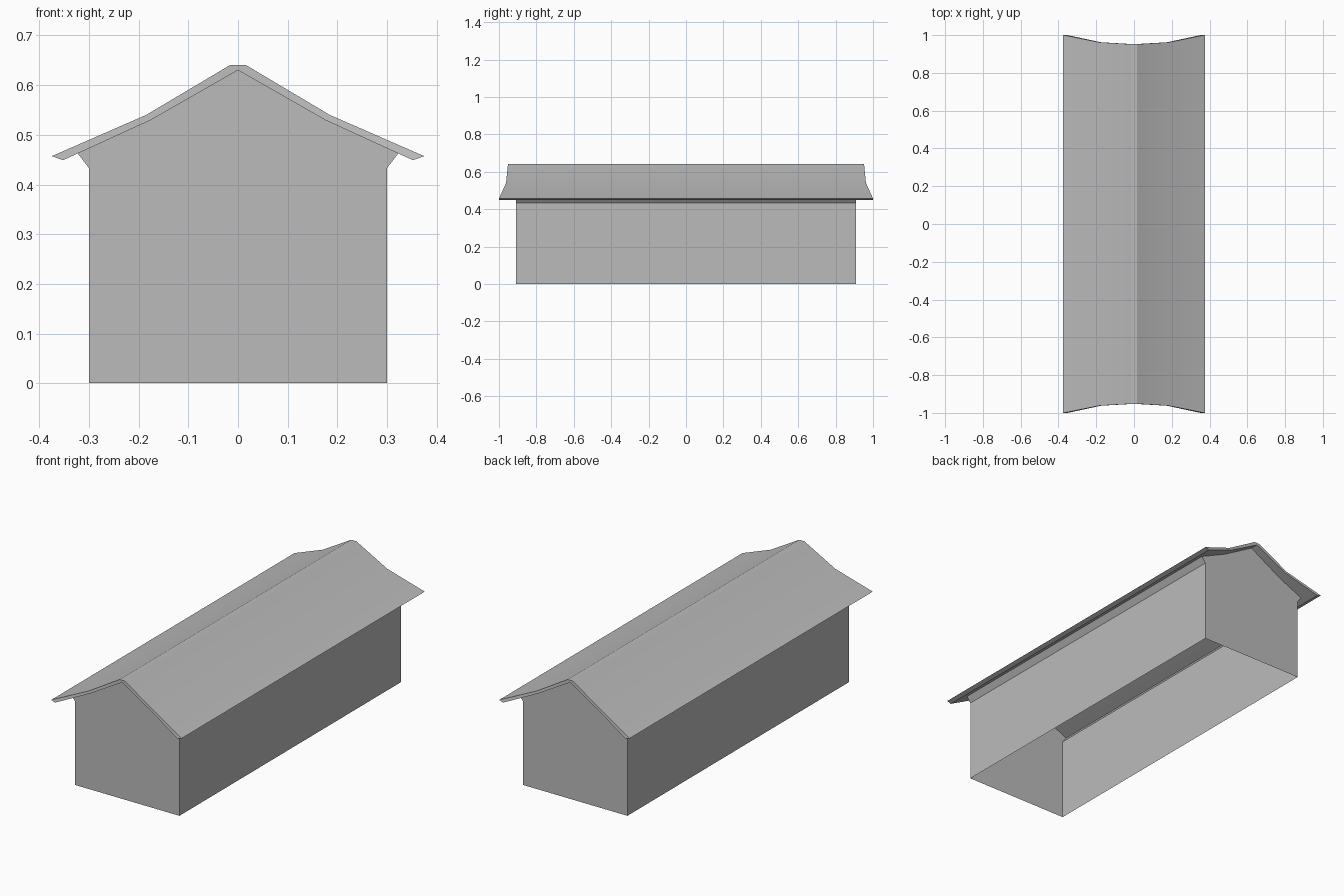
import bpy, bmesh, math

cube = bpy.data.objects.get("Cube")
if cube:
    bpy.data.objects.remove(cube, do_unlink=True)

grey = bpy.data.materials.new("plain grey")
grey.use_nodes = True
colour = (0.5, 0.5, 0.5, 1)
grey.diffuse_color = colour
grey.node_tree.nodes["Principled BSDF"].inputs["Base Color"].default_value = colour


def finish(name, bm):
    bmesh.ops.recalc_face_normals(bm, faces=bm.faces)
    mesh = bpy.data.meshes.new(name)
    bm.to_mesh(mesh)
    bm.free()
    mesh.materials.append(grey)
    obj = bpy.data.objects.new(name, mesh)
    bpy.context.collection.objects.link(obj)
    bpy.ops.object.select_all(action="DESELECT")
    obj.select_set(True)
    bpy.context.view_layer.objects.active = obj
    bpy.ops.object.shade_smooth_by_angle(angle=math.radians(25))
    return obj


def mirrored(half):
    """Right-to-left profile from a half profile, sharing any centre point."""
    return half + [(-x, z) for x, z in reversed(half) if x > 0]


# Hall: open-bottomed shell of two gables, side walls and flared cornices
half_wall = [(0.30, 0), (0.30, 0.433), (0.323, 0.463), (0.175, 0.53), (0, 0.63)]
profile = mirrored(half_wall)
bm = bmesh.new()
front, back = ([bm.verts.new((x, y, z)) for x, z in profile] for y in (-0.91, 0.91))
bm.faces.new(front)
bm.faces.new(list(reversed(back)))
for i in (0, 1, -3, -2):  # walls and cornices only
    bm.faces.new((front[i], back[i], back[i + 1], front[i + 1]))
finish("hall_walls", bm)

# Roof: thin bent slab whose ends sweep outward toward the eaves
top = mirrored([(0.375, 0.457), (0.185, 0.54), (0.015, 0.641)])
under = mirrored([(0.352, 0.449), (0.175, 0.53), (0, 0.63)])
reach = [1.0, 0.962, 0.952]
top_reach = reach + reach[::-1]
under_reach = reach + reach[-2::-1]

bm = bmesh.new()


def rows(points, lengths):
    return [[bm.verts.new((x, s * y, z)) for (x, z), y in zip(points, lengths)]
            for s in (-1, 1)]


tops, unders = rows(top, top_reach), rows(under, under_reach)
for a, b in (tops, unders):
    for i in range(len(a) - 1):
        bm.faces.new((a[i], a[i + 1], b[i + 1], b[i]))
for t, u in zip(tops, unders):
    for i in (0, 1):
        bm.faces.new((t[i], t[i + 1], u[i + 1], u[i]))
        bm.faces.new((t[-1 - i], t[-2 - i], u[-2 - i], u[-1 - i]))
    bm.faces.new((t[2], t[3], u[2]))
for i in (0, -1):  # eave edges
    bm.faces.new((tops[0][i], tops[1][i], unders[1][i], unders[0][i]))
finish("roof", bm)
